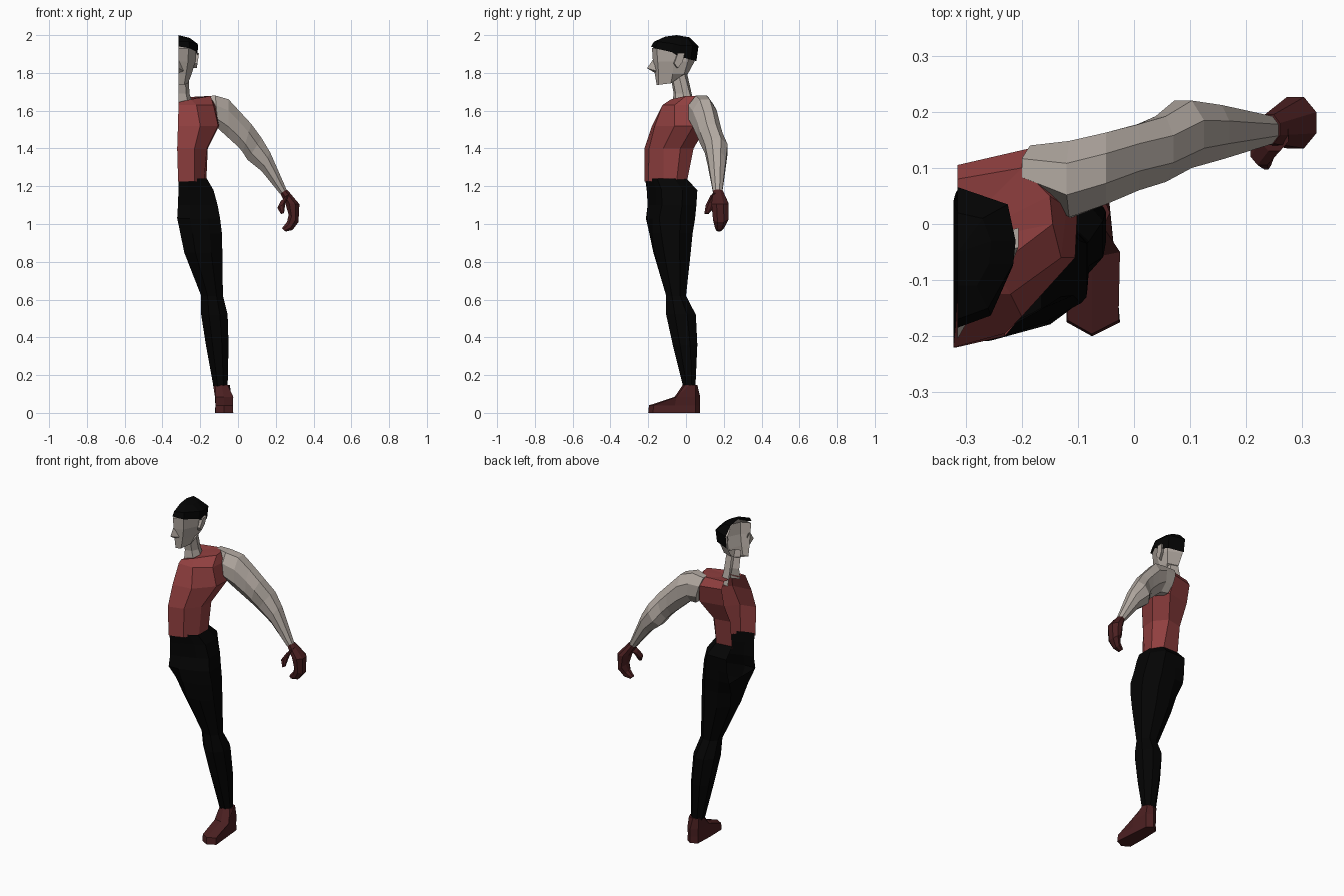
import bpy, bmesh, math

MID = -0.315  # the figure is a half body, open along this plane


def material(name, rgb):
    m = bpy.data.materials.new(name)
    m.diffuse_color = (*rgb, 1)
    return m


SKIN = material("grey skin", (0.45, 0.40, 0.36))
RED = material("red vest", (0.28, 0.05, 0.05))
BLACK = material("black cloth", (0.0012, 0.0012, 0.0012))
MAROON = material("maroon leather", (0.07, 0.014, 0.015))


def loft(name, rings, mat, closed=True, cap_start=False, cap_end=False, cut_above=None):
    """Skin a list of equal-length 3D rings; faces on the middle plane can be left out."""
    bm = bmesh.new()
    rows = [[bm.verts.new(p) for p in r] for r in rings]
    n = len(rows[0])
    for a, b in zip(rows, rows[1:]):
        for i in range(n if closed else n - 1):
            j = (i + 1) % n
            bm.faces.new((a[i], a[j], b[j], b[i]))
    if cap_start:
        bm.faces.new(rows[0])
    if cap_end:
        bm.faces.new(rows[-1])
    bmesh.ops.recalc_face_normals(bm, faces=bm.faces[:])
    if cut_above is not None:
        inner = [f for f in bm.faces
                 if all(v.co.x < MID + 0.002 and v.co.z > cut_above for v in f.verts)]
        bmesh.ops.delete(bm, geom=inner, context='FACES')
    me = bpy.data.meshes.new(name)
    bm.to_mesh(me)
    bm.free()
    me.materials.append(mat)
    ob = bpy.data.objects.new(name, me)
    bpy.context.collection.objects.link(ob)
    return ob


def octagon(ax, az, bx, bz, y0, y1, flat=0):
    """Eight-sided section from edge a to edge b; flat turns it into a half hip section."""
    pts = []
    for k in range(8):
        t = math.pi / 8 + k * math.pi / 4
        c, s = (f(t) / math.cos(math.pi / 8) for f in (math.cos, math.sin))
        if c < -0.9:  # square off the inner side
            s += (math.copysign(1, s) - s) * flat
        elif s < -0.9:  # slope the front towards the outside
            s += (0.36 if c > 0 else 0.1) * flat
        u, v = (c + 1) / 2, (s + 1) / 2
        pts.append((ax + (bx - ax) * u, y0 + (y1 - y0) * v, az + (bz - az) * u))
    return pts


def level(z, pts):
    return [(x, y, z) for x, y in pts]


# Vest: open half shell, belly to shoulders to neck hole
vest = [
    level(1.225, [(-.317, -.22), (-.23, -.2), (-.18, -.12), (-.168, -.05), (-.21, .005), (MID, 0)]),
    level(1.40, [(-.322, -.22), (-.23, -.195), (-.165, -.12), (-.16, -.03), (-.22, .04), (MID, .02)]),
    level(1.52, [(-.318, -.18), (-.2, -.165), (-.105, -.06), (-.1, .04), (-.17, .11), (MID, .08)]),
    level(1.63, [(MID, -.125), (-.22, -.125), (-.13, -.06), (-.12, .03), (-.185, .135), (MID, .105)]),
    [(MID, -.1, 1.645), (-.25, -.08, 1.66), (-.145, 0, 1.678),
     (-.15, .05, 1.678), (-.2, .1, 1.675), (MID, .08, 1.67)],
    [(MID, -.065, 1.64), (-.265, -.05, 1.648), (-.245, -.02, 1.66),
     (-.25, 0, 1.665), (-.27, .03, 1.665), (MID, .035, 1.665)],
]
loft("vest", vest, RED, closed=False)

# Trousers: half hips running into one leg (z, inner x, outer x, front y, back y, flat)
hips_and_leg = [
    (1.24, MID, -.165, -.216, .002, 1),
    (1.18, MID, -.13, -.208, .06, 1),
    (1.10, -.318, -.108, -.203, .055, 1),
    (1.03, -.322, -.095, -.22, .048, .9),
    (.95, -.305, -.085, -.2, .035, .5),
    (.85, -.285, -.083, -.175, .025, .2),
    (.62, -.195, -.08, -.105, 0, 0),
    (.52, -.195, -.055, -.105, .052, 0),
    (.36, -.17, -.05, -.07, .06, 0),
    (.14, -.13, -.055, -.015, .05, 0),
]
loft("trousers", [octagon(x0, z, x1, z, y0, y1, f) for z, x0, x1, y0, y1, f in hips_and_leg],
     BLACK, cut_above=1.02)

# Shoe: one outline repeated upwards, pulled back to the ankle
outline = [(-.12, -.175), (-.075, -.2), (-.025, -.175), (-.035, -.06),
           (-.045, .05), (-.08, .075), (-.118, .05), (-.122, -.06)]
shoe = [
    level(0, outline),
    level(.04, [(x * .95 - .004, y * .98) for x, y in outline]),
    level(.085, [(x, max(y, -.06 if i == 1 else -.05)) for i, (x, y) in enumerate(outline)]),
    level(.148, [(-.12, -.005), (-.088, -.017), (-.055, -.005), (-.043, .02),
                 (-.055, .05), (-.088, .06), (-.12, .05), (-.132, .02)]),
]
loft("shoe", shoe, MAROON, cap_start=True, cap_end=True)

# Arm: sections given by lower edge, upper edge and depth
arm = [
    (-.15, 1.51, -.20, 1.675, .06, .14),
    (-.105, 1.505, -.12, 1.68, .012, .148),
    (-.05, 1.455, -.05, 1.66, .035, .163),
    (.005, 1.405, .01, 1.595, .06, .178),
    (.025, 1.38, .07, 1.53, .075, .192),
    (.05, 1.34, .125, 1.455, .1, .22),
    (.125, 1.28, .17, 1.38, .115, .212),
    (.222, 1.16, .258, 1.18, .143, .192),
]
loft("arm", [octagon(*s) for s in arm], SKIN, cap_start=True, cap_end=True)

# Gloved hand: curled fingers and a thumb
hand = [
    (.222, 1.165, .26, 1.182, .143, .195),
    (.25, 1.11, .325, 1.105, .135, .226),
    (.268, 1.05, .32, 1.01, .143, .224),
    (.26, 1.012, .288, .968, .153, .203),
    (.233, .978, .252, .96, .16, .19),
]
loft("hand", [octagon(*s) for s in hand], MAROON, cap_start=True, cap_end=True)
thumb = [
    (.225, 1.12, .275, 1.165, .13, .185),
    (.208, 1.085, .25, 1.11, .105, .155),
    (.228, 1.052, .244, 1.058, .097, .12),
]
loft("thumb", [octagon(*s) for s in thumb], MAROON, cap_start=True, cap_end=True)

# Neck: open half tube
neck = [
    level(1.625, [(MID, -.075), (-.262, -.055), (-.235, -.01), (-.255, .035), (MID, .045)]),
    level(1.69, [(MID, -.065), (-.275, -.055), (-.257, -.015), (-.268, .02), (MID, .03)]),
    level(1.80, [(MID, -.085), (-.28, -.075), (-.262, -.04), (-.268, -.01), (MID, .005)]),
]
loft("neck", neck, SKIN, closed=False)

# Head: open half shell, jaw to under the hair
head = [
    [(MID, -.155, 1.735), (-.285, -.145, 1.737), (-.265, -.08, 1.745), (-.275, -.05, 1.765), (MID, -.04, 1.77)],
    level(1.795, [(MID, -.165), (-.275, -.145), (-.245, -.07), (-.25, -.01), (MID, .01)]),
    level(1.86, [(MID, -.175), (-.265, -.15), (-.226, -.07), (-.235, .01), (MID, .045)]),
    level(1.93, [(MID, -.18), (-.262, -.155), (-.222, -.07), (-.232, .02), (MID, .05)]),
    level(1.965, [(MID, -.13), (-.275, -.12), (-.25, -.07), (-.26, 0), (MID, .02)]),
]
loft("head", head, SKIN, closed=False, cap_start=True)

# Nose: half wedge
loft("nose", [[(MID, -.172, 1.875), (MID, -.172, 1.875), (-.303, -.168, 1.865)],
              [(MID, -.165, 1.80), (MID, -.206, 1.825), (-.288, -.158, 1.81)]],
     SKIN, cap_end=True)

# Ear: small tilted plate
ear = [(-.07, 1.85), (-.05, 1.825), (-.025, 1.86), (-.015, 1.905), (-.05, 1.905)]
loft("ear", [[(-.24, y, z) for y, z in ear],
             [(-.207 + (z - 1.9) * .15, y + .008, z) for y, z in ear]],
     SKIN, cap_start=True, cap_end=True)

# Hair: open half cap with a sloping hairline
hair = [
    [(MID, -.185, 1.94), (-.255, -.163, 1.93), (-.216, -.075, 1.91),
     (-.216, -.045, 1.89), (-.228, .025, 1.87), (MID, .055, 1.862)],
    [(MID, -.17, 1.965), (-.26, -.15, 1.965), (-.215, -.07, 1.955),
     (-.211, -.03, 1.945), (-.225, .035, 1.945), (MID, .066, 1.94)],
    [(MID, -.11, 1.992), (-.28, -.11, 1.987), (-.258, -.07, 1.985),
     (-.255, -.03, 1.985), (-.27, .01, 1.983), (MID, .02, 1.988)],
    [(MID, -.05, 2.0)] * 6,
]
loft("hair", hair, BLACK, closed=False)

# Merge collapsed corners
for ob in bpy.context.collection.objects:
    bm = bmesh.new()
    bm.from_mesh(ob.data)
    bmesh.ops.remove_doubles(bm, verts=bm.verts[:], dist=0.0005)
    bm.to_mesh(ob.data)
    bm.free()
